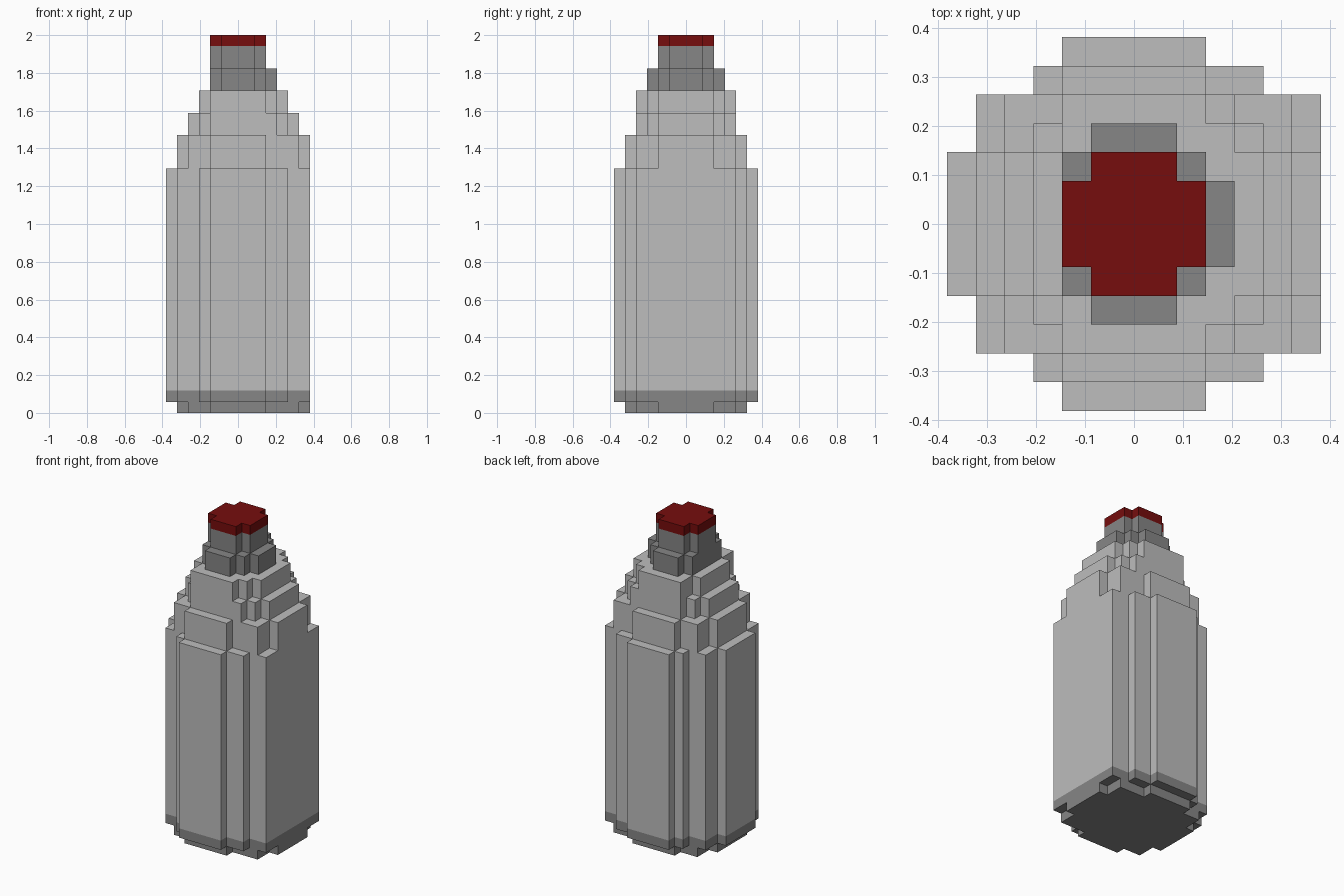
import bpy
import bmesh

cube = bpy.data.objects.get("Cube")
if cube:
    bpy.data.objects.remove(cube, do_unlink=True)

U = 2 / 34  # edge of one block


def material(name, color):
    m = bpy.data.materials.new(name)
    m.use_nodes = True
    m.diffuse_color = color
    bsdf = next(n for n in m.node_tree.nodes if n.type == 'BSDF_PRINCIPLED')
    bsdf.inputs["Base Color"].default_value = color
    return m


LIGHT = material("light grey", (0.51, 0.51, 0.51, 1))
DARK = material("dark grey", (0.24, 0.24, 0.24, 1))
RED = material("deep red", (0.18, 0.004, 0.004, 1))


def outline(rows):
    """Stepped outline from (half depth, x min, x max) rows, deepest row first."""
    right, left = [], []
    for i, (y, x0, x1) in enumerate(rows):
        inner = rows[i + 1][0] if i + 1 < len(rows) else 0
        right += [(x1, y), (x1, inner)]
        left += [(x0, y), (x0, inner)]
    back = left[::-1] + right                      # back half, left to right
    loop = back + [(x, -y) for x, y in back[::-1]]  # mirrored front half
    # drop repeated and straight-line points
    loop = [p for i, p in enumerate(loop) if p != loop[i - 1]]
    n = len(loop)
    return [p for i, p in enumerate(loop)
            if not any(loop[i - 1][k] == p[k] == loop[(i + 1) % n][k] for k in (0, 1))]


def tier(name, mat, z0, z1, rows):
    """Extrude a stepped outline between two block heights."""
    bm = bmesh.new()
    base = bm.faces.new([bm.verts.new((x * U, y * U, z0 * U)) for x, y in outline(rows)])
    top = bmesh.ops.extrude_face_region(bm, geom=[base])["geom"]
    bmesh.ops.translate(bm, vec=(0, 0, (z1 - z0) * U),
                        verts=[g for g in top if isinstance(g, bmesh.types.BMVert)])
    bmesh.ops.recalc_face_normals(bm, faces=bm.faces)
    me = bpy.data.meshes.new(name)
    bm.to_mesh(me)
    bm.free()
    me.materials.append(mat)
    bpy.context.collection.objects.link(bpy.data.objects.new(name, me))


# Cross-sections, measured in blocks
FOOT = [(5.5, -2.5, 2.5), (4.5, -4.5, 5.5), (2.5, -5.5, 6.5)]
BODY = [(6.5, -2.5, 2.5), (5.5, -3.5, 4.5), (4.5, -5.5, 6.5), (2.5, -6.5, 6.5)]
MID = [(4.5, -2.5, 3.5), (3.5, -3.5, 4.5), (2.5, -4.5, 5.5)]
UPPER = [(4.5, -2.5, 2.5), (3.5, -2.5, 3.5), (2.5, -3.5, 4.5)]
COLLAR = [(3.5, -1.5, 1.5), (2.5, -2.5, 2.5), (1.5, -2.5, 3.5)]
NECK = [(2.5, -1.5, 1.5), (1.5, -2.5, 2.5)]

# Base and main body
tier("foot", DARK, 0, 1, FOOT)
tier("base_band", DARK, 1, 2, BODY)
tier("body", LIGHT, 2, 22, BODY)

# Stepped shoulder
tier("lower_shoulder", LIGHT, 22, 25, FOOT)
tier("middle_shoulder", LIGHT, 25, 27, MID)
tier("upper_shoulder", LIGHT, 27, 29, UPPER)

# Neck and cap
tier("collar", DARK, 29, 31, COLLAR)
tier("neck", DARK, 31, 33, NECK)
tier("cap", RED, 33, 34, NECK)
